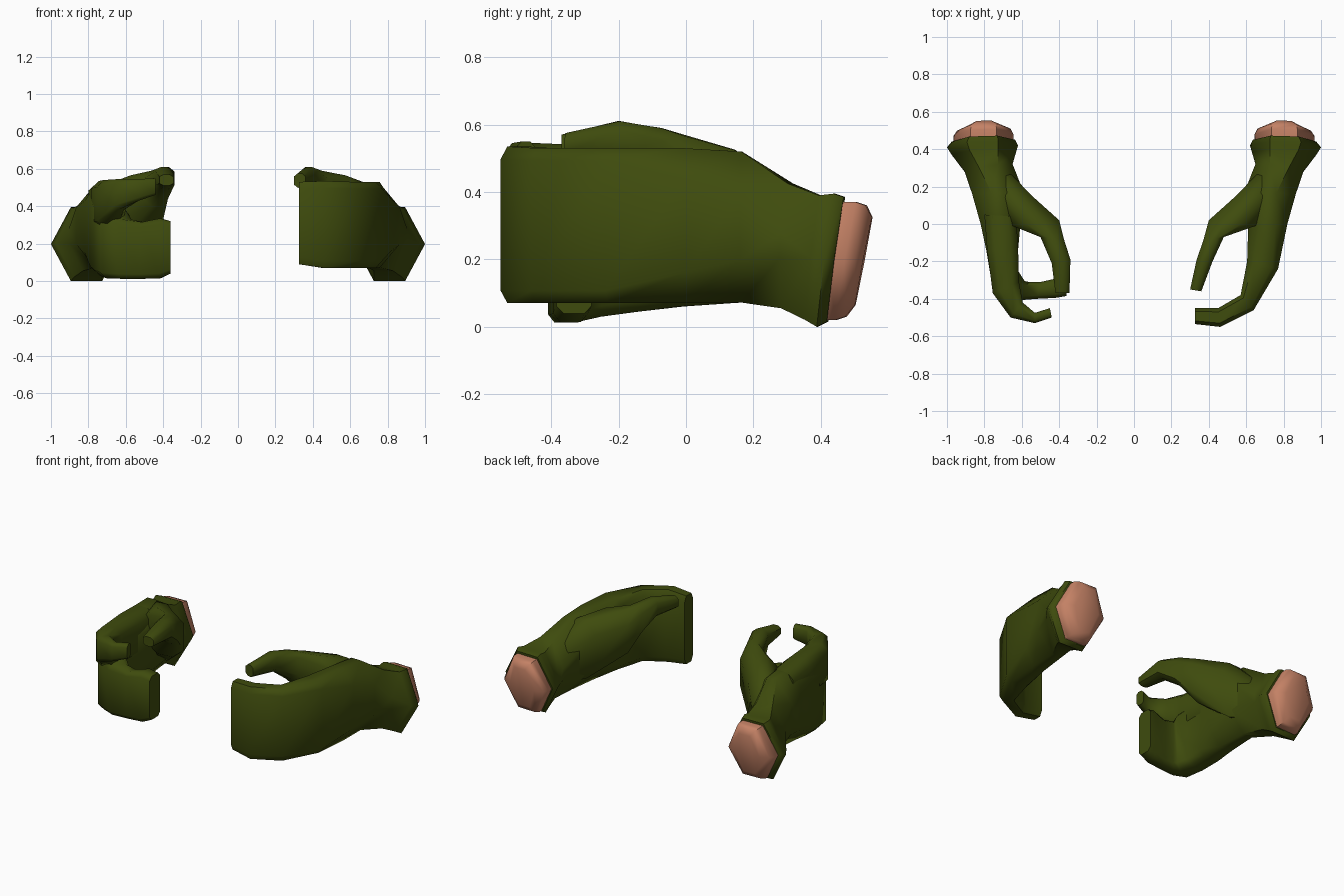
import bpy, bmesh, math


def material(name, rgb):
    m = bpy.data.materials.new(name)
    m.diffuse_color = (*rgb, 1)
    return m


GREEN = material("olive glove", (0.049, 0.071, 0.004))
SKIN = material("skin", (0.55, 0.22, 0.13))


def loft(name, side, sections, mat, cu=0.3, cz=0.15):
    """Loft chamfered sections: (outer x, y, inner x, y, z low, z high[, cu, cz, tilt])."""
    bm = bmesh.new()
    rings = []
    for s in sections:
        ox, oy, ix, iy, z0, z1 = s[:6]
        a, b, tilt = s[6:] if len(s) > 6 else (cu, cz, 0)
        prof = [(0, b), (a, 0), (1 - a, 0), (1, b), (1, 1 - b), (1 - a, 1), (a, 1), (0, 1 - b)]
        rings.append([bm.verts.new((side * (ox + (ix - ox) * u),
                                    oy + (iy - oy) * u + tilt * (v - 0.5),
                                    z0 + (z1 - z0) * v)) for u, v in prof])
    for r, q in zip(rings, rings[1:]):
        for k in range(8):
            j = (k + 1) % 8
            bm.faces.new((r[k], r[j], q[j], q[k]))
    bm.faces.new(rings[0])
    bm.faces.new(rings[-1][::-1])
    bmesh.ops.remove_doubles(bm, verts=bm.verts, dist=0.0005)
    bmesh.ops.recalc_face_normals(bm, faces=bm.faces)
    me = bpy.data.meshes.new(name)
    bm.to_mesh(me)
    bm.free()
    me.materials.append(mat)
    ob = bpy.data.objects.new(name, me)
    bpy.context.collection.objects.link(ob)
    bpy.context.view_layer.objects.active = ob
    ob.select_set(True)
    bpy.ops.object.shade_smooth_by_angle(angle=math.radians(55))
    ob.select_set(False)
    return ob


# Flared cuff and wrist, shared by both hands
wrist = [
    (0.975, 0.44, 0.635, 0.45, 0.015, 0.385, 0.28, 0.5, 0.05),
    (1.00, 0.41, 0.62, 0.42, 0.00, 0.395, 0.28, 0.5, 0.05),
    (0.975, 0.37, 0.63, 0.385, 0.02, 0.39, 0.28, 0.5, 0.04),
    (0.905, 0.28, 0.65, 0.32, 0.055, 0.425, 0.3, 0.4, 0.02),
    (0.865, 0.16, 0.59, 0.17, 0.072, 0.52, 0.38, 0.28, 0),
]

# Stump of bare wrist inside the cuff
stump = [
    (0.965, 0.42, 0.645, 0.43, 0.02, 0.37, 0.28, 0.5, 0.06),
    (0.965, 0.47, 0.645, 0.48, 0.02, 0.37, 0.28, 0.5, 0.06),
    (0.945, 0.50, 0.66, 0.51, 0.03, 0.36, 0.28, 0.5, 0.06),
    (0.89, 0.525, 0.715, 0.53, 0.065, 0.325, 0.28, 0.5, 0.05),
]
for side, label in ((1, "right"), (-1, "left")):
    loft(label + "_wrist_skin", side, stump, SKIN)

# Right hand: palm running into one slab of joined fingers
loft("right_palm_and_fingers", 1, wrist + [
    (0.82, 0.0, 0.61, -0.03, 0.07, 0.53, 0.3, 0.2, 0),
    (0.77, -0.24, 0.605, -0.20, 0.07, 0.53),
    (0.64, -0.46, 0.57, -0.38, 0.07, 0.53),
    (0.46, -0.55, 0.45, -0.45, 0.07, 0.535),
    (0.325, -0.535, 0.325, -0.45, 0.09, 0.53),
], GREEN, cu=0.2, cz=0.08)

# Left hand: palm running into three joined fingers, lower than the index
loft("left_palm_and_fingers", -1, wrist + [
    (0.82, 0.0, 0.61, -0.03, 0.06, 0.52, 0.3, 0.2, 0),
    (0.79, -0.14, 0.62, -0.14, 0.045, 0.46),
    (0.77, -0.26, 0.62, -0.25, 0.03, 0.43),
    (0.735, -0.375, 0.585, -0.305, 0.015, 0.39),
    (0.64, -0.41, 0.56, -0.31, 0.012, 0.33),
    (0.52, -0.40, 0.50, -0.31, 0.012, 0.315),
    (0.42, -0.395, 0.41, -0.29, 0.015, 0.335),
    (0.36, -0.385, 0.36, -0.28, 0.04, 0.32),
], GREEN, cu=0.2, cz=0.08)

# Left index finger, reaching further out
loft("left_index_finger", -1, [
    (0.80, 0.05, 0.63, 0.04, 0.28, 0.52),
    (0.785, -0.14, 0.62, -0.12, 0.28, 0.535),
    (0.755, -0.37, 0.615, -0.31, 0.28, 0.54),
    (0.66, -0.50, 0.595, -0.42, 0.38, 0.545),
    (0.53, -0.53, 0.53, -0.475, 0.43, 0.545),
    (0.44, -0.50, 0.45, -0.45, 0.46, 0.55),
], GREEN, cu=0.25)

# Thumbs with the web of the palm
web = [
    (0.76, 0.27, 0.68, 0.29, 0.14, 0.38),
    (0.74, 0.14, 0.545, 0.15, 0.16, 0.525),
    (0.65, -0.01, 0.40, 0.02, 0.27, 0.565),
]
loft("right_thumb", 1, web + [
    (0.48, -0.07, 0.37, -0.09, 0.40, 0.59),
    (0.42, -0.20, 0.335, -0.19, 0.49, 0.61),
    (0.36, -0.36, 0.30, -0.35, 0.50, 0.575),
], GREEN, cz=0.2)
loft("left_thumb", -1, web + [
    (0.50, -0.07, 0.375, -0.08, 0.40, 0.59),
    (0.44, -0.21, 0.34, -0.19, 0.49, 0.61),
    (0.42, -0.37, 0.345, -0.37, 0.51, 0.57),
], GREEN, cz=0.2)
